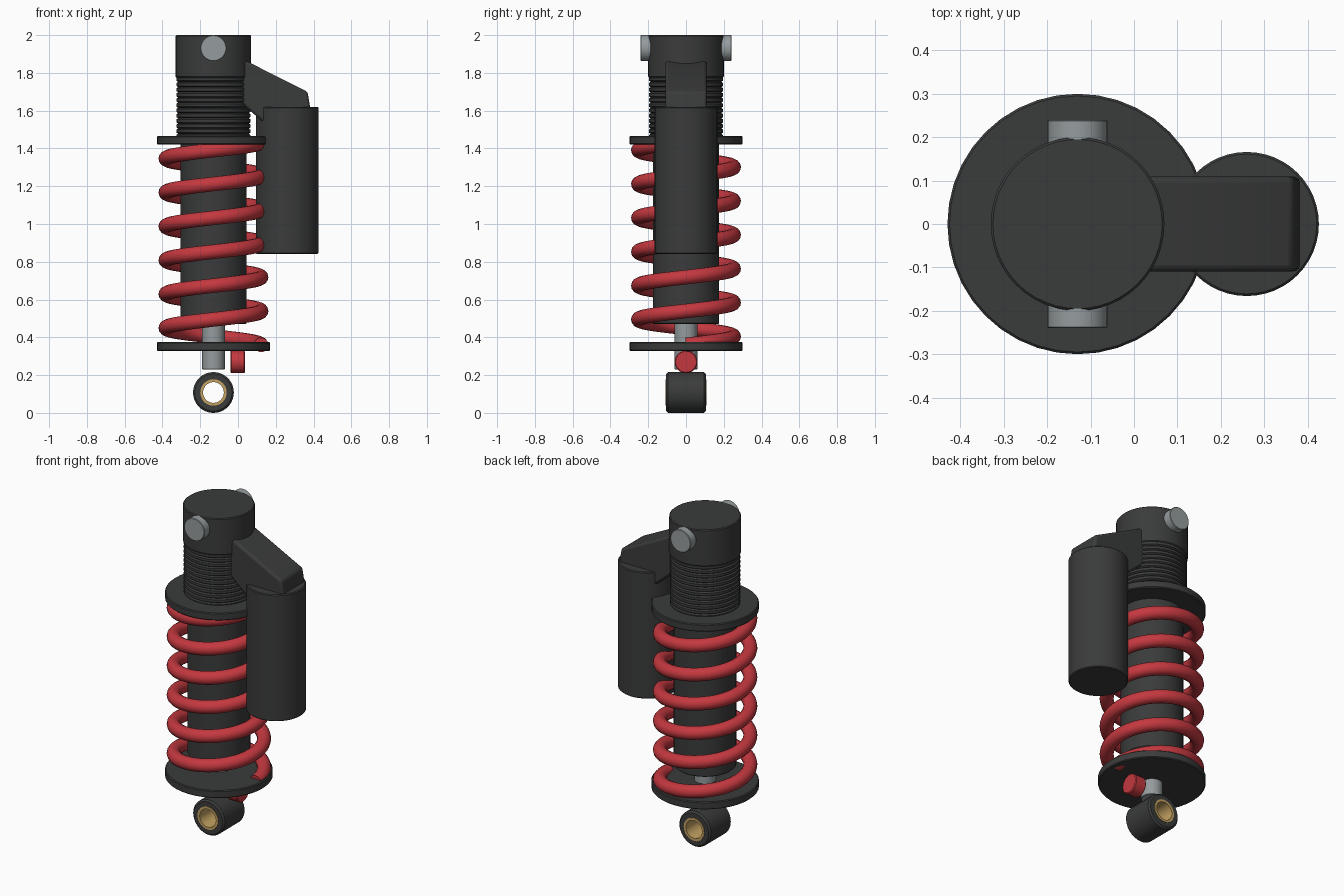
import bpy, bmesh
from math import pi, cos, sin, radians
from mathutils import Matrix, Vector

if "Cube" in bpy.data.objects:
    bpy.data.objects.remove(bpy.data.objects["Cube"])

CX = -0.13  # main damper axis


def material(name, rgb):
    m = bpy.data.materials.new(name)
    m.diffuse_color = (*rgb, 1)
    m.use_nodes = True
    m.node_tree.nodes["Principled BSDF"].inputs["Base Color"].default_value = m.diffuse_color
    return m


BLACK = material("black_metal", (0.042, 0.044, 0.043))
RED = material("red_paint", (0.55, 0.04, 0.05))
STEEL = material("steel", (0.30, 0.33, 0.34))
BRASS = material("brass", (0.55, 0.36, 0.12))


def finish(name, bm, mat):
    bmesh.ops.recalc_face_normals(bm, faces=bm.faces)
    mesh = bpy.data.meshes.new(name)
    bm.to_mesh(mesh)
    bm.free()
    ob = bpy.data.objects.new(name, mesh)
    bpy.context.collection.objects.link(ob)
    mesh.materials.append(mat)
    bpy.ops.object.select_all(action='DESELECT')
    ob.select_set(True)
    bpy.context.view_layer.objects.active = ob
    bpy.ops.object.shade_smooth_by_angle(angle=radians(30))
    return ob


def lathe(name, profile, origin, mat, axis='Z', sides=48, ring=False):
    """Spin (radius, height) points about an axis; ring closes the profile."""
    bm = bmesh.new()
    rows = [[bm.verts.new((r * cos(2 * pi * i / sides), r * sin(2 * pi * i / sides), h))
             for i in range(sides)] for r, h in profile]
    for a, b in zip(rows, rows[1:] + (rows[:1] if ring else [])):
        for i in range(sides):
            j = (i + 1) % sides
            bm.faces.new((a[i], a[j], b[j], b[i]))
    if not ring:
        bm.faces.new(rows[0])
        bm.faces.new(rows[-1])
    turn = {'Z': Matrix(), 'Y': Matrix.Rotation(-pi / 2, 4, 'X'),
            'X': Matrix.Rotation(pi / 2, 4, 'Y')}[axis]
    bm.transform(Matrix.Translation(origin) @ turn)
    return finish(name, bm, mat)


def cylinder(name, r, lo, hi, origin, mat, axis='Z', sides=48, b=0.005):
    return lathe(name, [(r - b, lo), (r, lo + b), (r, hi - b), (r - b, hi)],
                 origin, mat, axis, sides)


# Damper body, cap, spring seats and shaft
axis0 = (CX, 0, 0)
cylinder("damper_body", 0.175, 0.47, 1.50, axis0, BLACK)
cylinder("top_cap", 0.20, 1.775, 2.0, axis0, BLACK)
cylinder("upper_spring_seat", 0.30, 1.42, 1.466, axis0, BLACK, sides=40)
cylinder("lower_spring_seat", 0.30, 0.328, 0.375, axis0, BLACK, sides=40)
cylinder("damper_shaft", 0.06, 0.23, 0.55, axis0, STEEL, sides=32, b=0.002)

# Threaded collar: repeated ridges
ridges, z0, pitch = 12, 1.45, 0.0275
thread = []
for i in range(ridges):
    z = z0 + i * pitch
    thread += [(0.187, z), (0.196, z + 0.006), (0.196, z + 0.0215), (0.187, z + pitch)]
lathe("threaded_collar", thread, axis0, BLACK)

# Top mounting pins
for name, lo, hi in (("front_pin", -0.24, -0.10), ("back_pin", 0.10, 0.24)):
    cylinder(name, 0.069, lo, hi, (CX, 0, 1.931), STEEL, 'Y', 32, 0.003)

# Lower eye with brass bush
eye0 = (CX, 0, 0.108)
lathe("lower_eye", [(0.068, -0.105), (0.098, -0.105), (0.108, -0.095),
                    (0.108, 0.095), (0.098, 0.105), (0.068, 0.105)],
      eye0, BLACK, 'Y', 40, True)
lathe("eye_bush", [(0.055, -0.108), (0.070, -0.108), (0.070, 0.108), (0.055, 0.108)],
      eye0, BRASS, 'Y', 32, True)

# Rebound adjuster knob
cylinder("adjuster_knob", 0.06, -0.04, 0.036, (0, 0, 0.27), RED, 'X', 32)

# Coil spring: tube swept along a helix
bm = bmesh.new()
turns, steps, wire, R, zlo, zhi, n = 5.98, 288, 0.039, 0.252, 0.36, 1.432, 14
rows = []
for s in range(steps + 1):
    t = s / steps
    a = 2 * pi * turns * t
    out = Vector((cos(a), sin(a), 0))
    tangent = Vector((-sin(a) * R, cos(a) * R, (zhi - zlo) / (2 * pi * turns))).normalized()
    up = tangent.cross(out)
    c = Vector((CX, 0, zlo + (zhi - zlo) * t)) + out * R
    rows.append([bm.verts.new(c + wire * (out * cos(2 * pi * k / n) + up * sin(2 * pi * k / n)))
                 for k in range(n)])
for p, q in zip(rows, rows[1:]):
    for k in range(n):
        m = (k + 1) % n
        bm.faces.new((p[k], p[m], q[m], q[k]))
bm.faces.new(rows[0])
bm.faces.new(rows[-1])
finish("coil_spring", bm, RED)

# Side reservoir
cylinder("reservoir", 0.166, 0.842, 1.62, (0.26, 0, 0), BLACK)

# Bridge arm from cap to reservoir: side profile extruded in y
bm = bmesh.new()
side = [(0.0, 1.655), (0.145, 1.53), (0.22, 1.56), (0.385, 1.60), (0.368, 1.70), (0.05, 1.86), (0.0, 1.865)]
face = bm.faces.new([bm.verts.new((x, -0.109, z)) for x, z in side])
ext = bmesh.ops.extrude_face_region(bm, geom=[face])
bmesh.ops.translate(bm, vec=(0, 0.218, 0),
                    verts=[v for v in ext["geom"] if isinstance(v, bmesh.types.BMVert)])
arm = finish("bridge_arm", bm, BLACK)
bev = arm.modifiers.new("bevel", 'BEVEL')
bev.width, bev.segments = 0.014, 3
